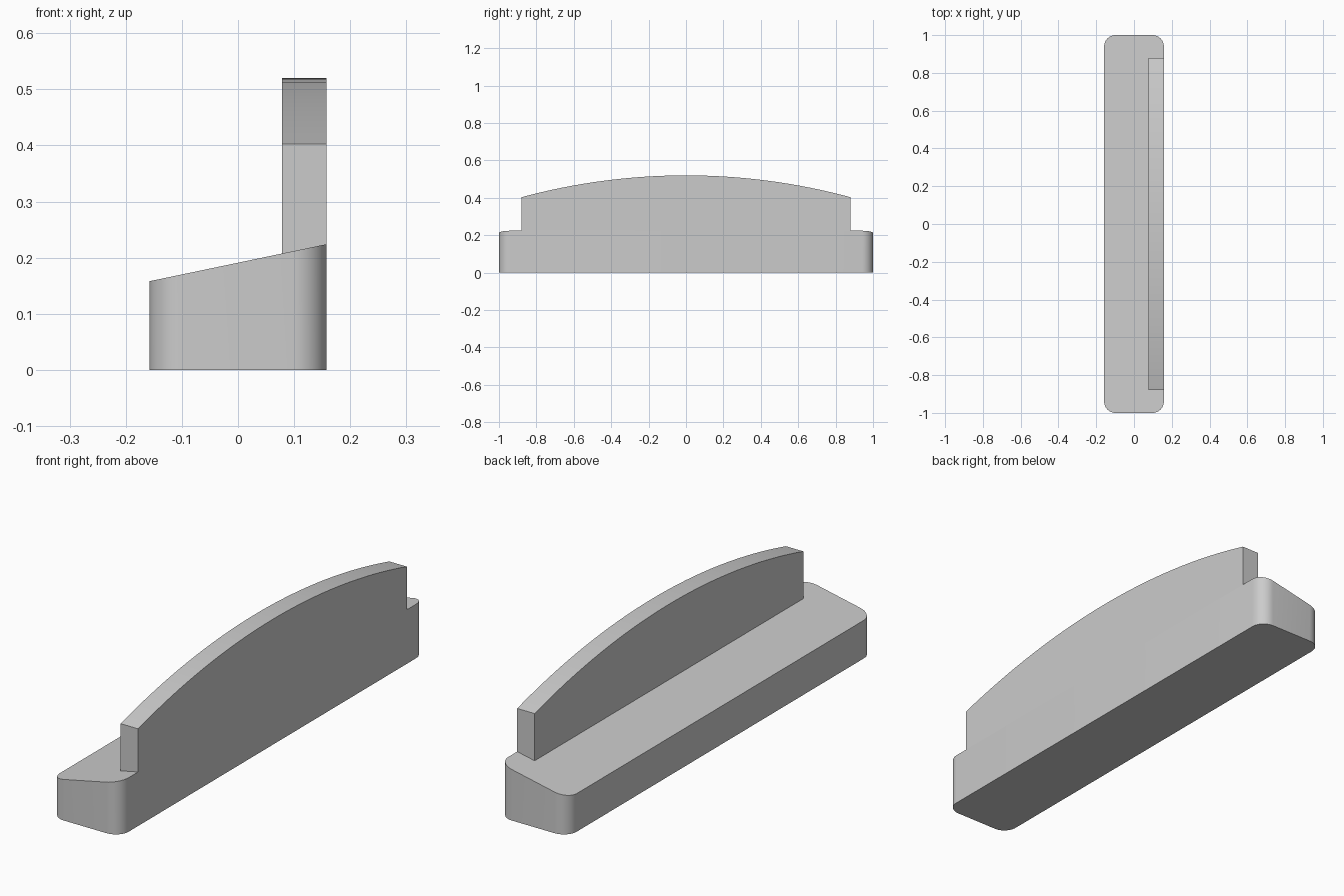
import bpy, bmesh, math
from mathutils import Vector

cube = bpy.data.objects.get("Cube")
if cube:
    bpy.data.objects.remove(cube, do_unlink=True)

HALF_W, HALF_L = 0.158, 1.0
CORNER = 0.06
FIN_X, FIN_L = 0.078, 0.88
FIN_EDGE, FIN_PEAK = 0.403, 0.52

grey = bpy.data.materials.new("plain grey")
grey.use_nodes = True
colour = (0.6, 0.6, 0.6, 1)
grey.diffuse_color = colour
grey.node_tree.nodes["Principled BSDF"].inputs["Base Color"].default_value = colour


def slope(x):
    """Height of the sloping top of the base."""
    return 0.191 + 0.209 * x


def extruded(name, outline, offset):
    """Extrude a flat outline and return the object and its bmesh."""
    bm = bmesh.new()
    face = bm.faces.new([bm.verts.new(p) for p in outline])
    moved = bmesh.ops.extrude_face_region(bm, geom=[face])["geom"]
    end = [v for v in moved if isinstance(v, bmesh.types.BMVert)]
    bmesh.ops.translate(bm, verts=end, vec=Vector(offset))
    return bm, end


def finish(name, bm):
    bmesh.ops.recalc_face_normals(bm, faces=bm.faces)
    mesh = bpy.data.meshes.new(name)
    bm.to_mesh(mesh)
    bm.free()
    mesh.materials.append(grey)
    obj = bpy.data.objects.new(name, mesh)
    bpy.context.collection.objects.link(obj)
    bpy.ops.object.select_all(action="DESELECT")
    obj.select_set(True)
    bpy.context.view_layer.objects.active = obj
    bpy.ops.object.shade_smooth_by_angle(angle=math.radians(30))


# Base: rounded rectangle with a top that rises towards +x
outline = []
corners = [(1, 1), (-1, 1), (-1, -1), (1, -1)]
steps = 10
for i, (sx, sy) in enumerate(corners):
    for k in range(steps + 1):
        a = math.pi / 2 * (i + k / steps)
        outline.append((sx * (HALF_W - CORNER) + CORNER * math.cos(a),
                        sy * (HALF_L - CORNER) + CORNER * math.sin(a), 0))
bm, top = extruded("base", outline, (0, 0, 0.2))
for v in top:
    v.co.z = slope(v.co.x)
finish("base", bm)

# Upright fin: arched top, foot resting on the slope, flush with the +x side
rise = FIN_PEAK - FIN_EDGE
radius = (FIN_L ** 2 + rise ** 2) / (2 * rise)
sweep = math.asin(FIN_L / radius)
arc_steps = 32
profile = [(FIN_X, -FIN_L, 0), (FIN_X, FIN_L, 0)]
for k in range(arc_steps + 1):
    a = sweep * (1 - 2 * k / arc_steps)
    profile.append((FIN_X, radius * math.sin(a),
                    FIN_PEAK - radius * (1 - math.cos(a))))
bm, _ = extruded("fin", profile, (HALF_W - FIN_X, 0, 0))
for v in bm.verts:
    if v.co.z < 0.1:
        v.co.z = slope(v.co.x)
finish("upright_fin", bm)
